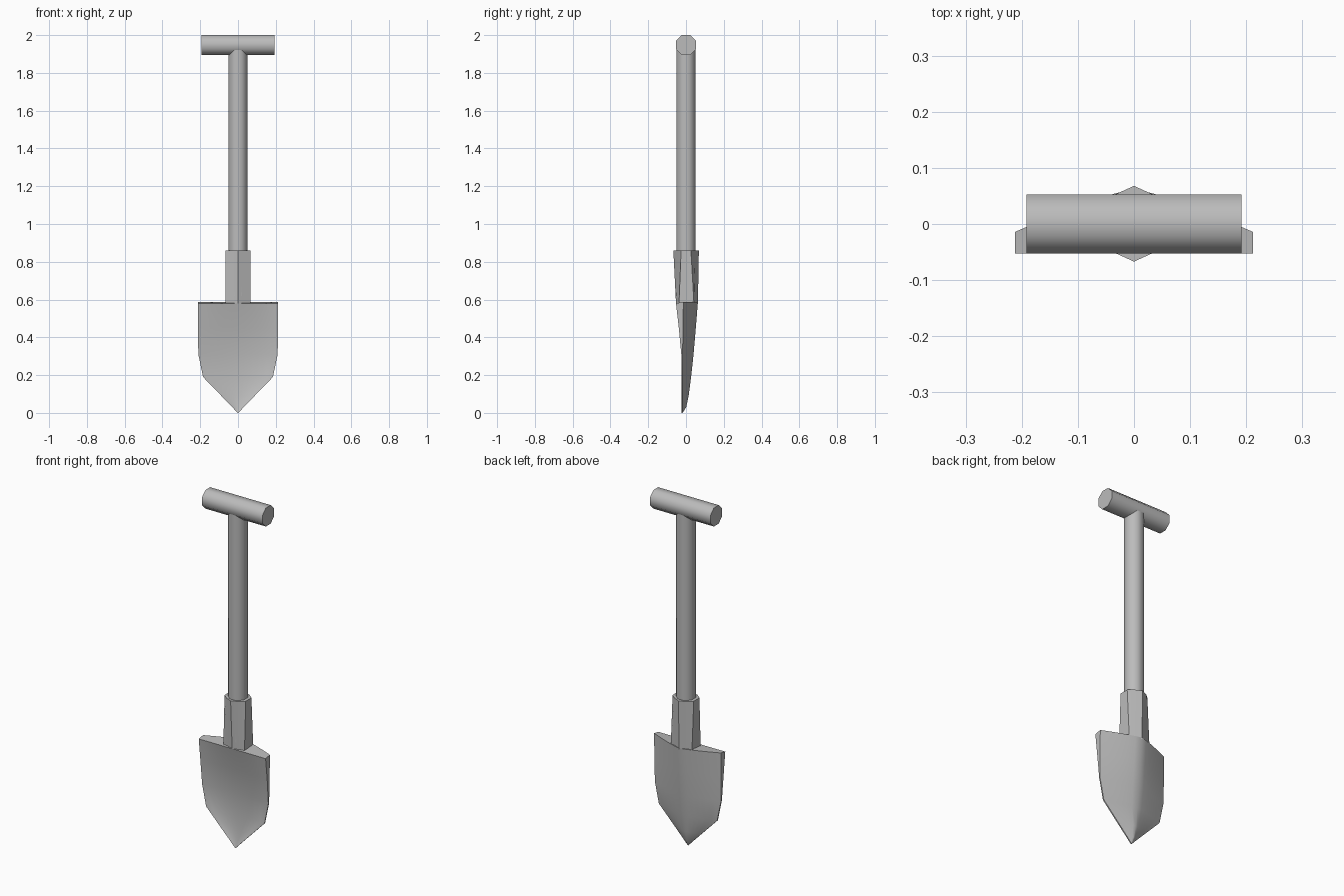
import bpy, bmesh, math

if "Cube" in bpy.data.objects:
    bpy.data.objects.remove(bpy.data.objects["Cube"])

steel = bpy.data.materials.new("dark_grey")
steel.diffuse_color = (0.5, 0.5, 0.5, 1)
steel.use_nodes = True
steel.node_tree.nodes["Principled BSDF"].inputs["Base Color"].default_value = steel.diffuse_color


def finish(name, bm, angle):
    bmesh.ops.remove_doubles(bm, verts=bm.verts, dist=0.0005)
    bmesh.ops.recalc_face_normals(bm, faces=bm.faces)
    mesh = bpy.data.meshes.new(name)
    bm.to_mesh(mesh)
    bm.free()
    mesh.materials.append(steel)
    ob = bpy.data.objects.new(name, mesh)
    bpy.context.collection.objects.link(ob)
    bpy.ops.object.select_all(action='DESELECT')
    ob.select_set(True)
    bpy.context.view_layer.objects.active = ob
    bpy.ops.object.shade_smooth_by_angle(angle=math.radians(angle))
    return ob


def loft(name, rings, angle):
    """Join closed rings of points with quads and cap both ends."""
    bm = bmesh.new()
    loops = [[bm.verts.new(p) for p in ring] for ring in rings]
    n = len(loops[0])
    for a, b in zip(loops, loops[1:]):
        for i in range(n):
            j = (i + 1) % n
            bm.faces.new((a[i], a[j], b[j], b[i]))
    bm.faces.new(loops[0])
    bm.faces.new(loops[-1])
    return finish(name, bm, angle)


def octagon(apothem):
    r = apothem / math.cos(math.pi / 8)
    return [(r * math.cos(a), r * math.sin(a))
            for a in (math.pi / 8 + k * math.pi / 4 for k in range(8))]


# Cross grip and straight shaft
loft("grip", [[(x, u, 1.947 + v) for u, v in octagon(0.053)]
              for x in (-0.192, 0.192)], 50)
loft("shaft", [[(u, v, z) for u, v in octagon(0.049)]
               for z in (0.62, 1.94)], 50)


# Socket: faceted collar, flat on both sides with crowned front and back
def socket_ring(z, front, back, side_front, side_back):
    w, s = 0.067, 0.04
    half = [(0, front), (s, front * 0.73), (w, side_front),
            (w, side_back), (s, back * 0.73)]
    left = [(-s, back * 0.73), (-w, side_back), (-w, side_front),
            (-s, front * 0.73)]
    return [(x, y, z) for x, y in half + [(0, back)] + left]


loft("socket", [socket_ring(0.579, -0.053, 0.063, -0.037, 0.042),
                socket_ring(0.86, -0.067, 0.068, -0.026, 0.026)], 42)

# Blade rows: z, half width, edge front/back y, centre front/back y
rows = [(0.587, 0.212, -0.053, -0.014, -0.052, 0.063),
        (0.45, 0.212, -0.038, -0.016, -0.022, 0.052),
        (0.31, 0.210, -0.025, -0.018, -0.002, 0.040),
        (0.19, 0.185, -0.025, -0.018, 0.002, 0.027),
        (0.09, 0.088, -0.025, -0.018, -0.006, 0.014),
        (0.03, 0.030, -0.024, -0.018, -0.016, 0.001),
        (0.0, 0.002, -0.024, -0.018, -0.024, -0.018)]
ts = [k / 6 for k in range(-6, 7)]
rings = []
for i, (z, w, ef, eb, cf, cb) in enumerate(rows):
    drop = 0.007 if i == 0 else 0
    front = [(w * t, ef + (cf - ef) * (1 - t * t), z - drop) for t in ts]
    back = [(w * t, eb + (cb - eb) * (1 - abs(t) ** 1.2), z)
            for t in reversed(ts)]
    rings.append(front + back)
loft("blade", rings, 40)
